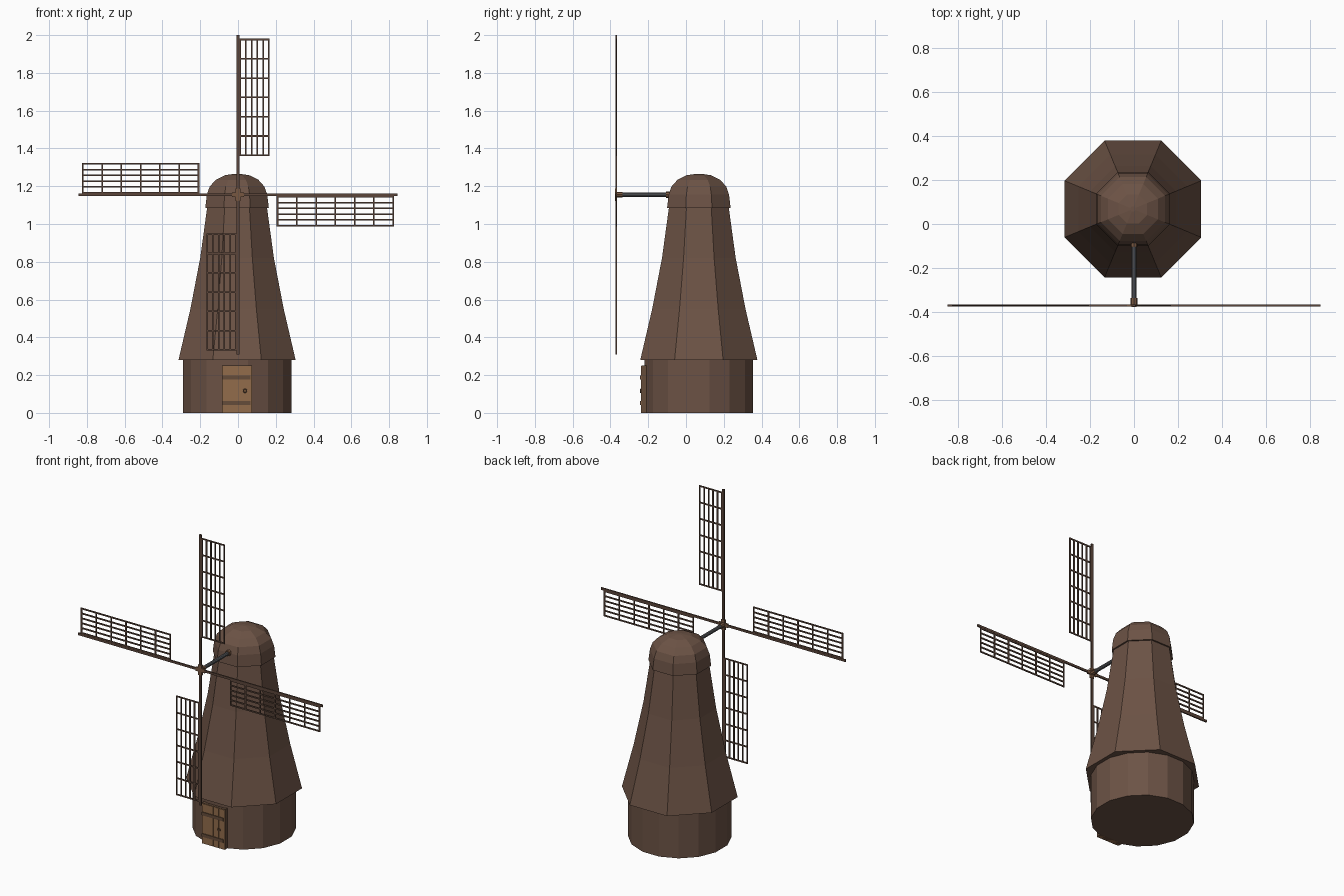
import bpy, bmesh, math
from mathutils import Matrix, Vector

if "Cube" in bpy.data.objects:
    bpy.data.objects.remove(bpy.data.objects["Cube"])

CX, CY = -0.005, 0.068      # tower axis
HUB = Vector((0, -0.37, 1.155))


def mat(name, r, g, b):
    m = bpy.data.materials.new(name)
    m.diffuse_color = (r, g, b, 1)
    m.use_nodes = True
    m.node_tree.nodes["Principled BSDF"].inputs["Base Color"].default_value = m.diffuse_color
    return m


WOOD = mat("tower brown", 0.150, 0.086, 0.060)
SAIL = mat("sail dark brown", 0.105, 0.060, 0.042)
HUBM = mat("hub brown", 0.185, 0.095, 0.052)
STEEL = mat("axle grey", 0.115, 0.120, 0.130)
DOOR = mat("door tan", 0.290, 0.150, 0.070)
IRON = mat("strap brown", 0.130, 0.072, 0.042)


def finish(name, bm, m):
    bmesh.ops.recalc_face_normals(bm, faces=bm.faces[:])
    me = bpy.data.meshes.new(name)
    bm.to_mesh(me)
    bm.free()
    me.materials.append(m)
    ob = bpy.data.objects.new(name, me)
    bpy.context.collection.objects.link(ob)
    return ob


def lathe(name, profile, sides, m, turn):
    """Closed faceted solid from (radius, z) rings around the tower axis."""
    bm = bmesh.new()
    rings = []
    for r, z in profile:
        rings.append([bm.verts.new((CX + r * math.cos(turn + math.tau * i / sides),
                                    CY + r * math.sin(turn + math.tau * i / sides), z))
                      for i in range(sides)])
    for a, b in zip(rings, rings[1:]):
        for i in range(sides):
            j = (i + 1) % sides
            bm.faces.new((a[i], a[j], b[j], b[i]))
    bm.faces.new(rings[0])
    bm.faces.new(rings[-1])
    return finish(name, bm, m)


def add_box(bm, x0, x1, y0, y1, z0, z1):
    c = Matrix.Translation(((x0 + x1) / 2, (y0 + y1) / 2, (z0 + z1) / 2))
    s = Matrix.Diagonal((x1 - x0, y1 - y0, z1 - z0, 1))
    bmesh.ops.create_cube(bm, size=1, matrix=c @ s)


def boxes(name, m, *dims):
    bm = bmesh.new()
    for d in dims:
        add_box(bm, *d)
    return finish(name, bm, m)


def rod(name, m, x, z, y0, y1, r, sides):
    """Prism running along y."""
    bm = bmesh.new()
    M = Matrix.Translation((x, (y0 + y1) / 2, z)) @ Matrix.Rotation(math.pi / 2, 4, 'X')
    bmesh.ops.create_cone(bm, cap_ends=True, segments=sides, radius1=r, radius2=r,
                          depth=y1 - y0, matrix=M)
    return finish(name, bm, m)


# round base, octagonal tower and domed cap
K = 1 / math.cos(math.pi / 8)     # flat-to-flat -> corner radius
T = math.pi / 8
lathe("base", [(0.293, 0), (0.293, 0.285)], 16, WOOD, math.pi / 16)
lathe("tower", [(r * K, z) for r, z in
      [(0.31, 0.28), (0.247, 0.55), (0.195, 0.82), (0.158, 1.09), (0.152, 1.12)]], 8, WOOD, T)
lathe("cap", [(r * K, z) for r, z in
      [(0.168, 1.085), (0.160, 1.155), (0.145, 1.198), (0.113, 1.234),
       (0.065, 1.258), (0.012, 1.266)]], 8, WOOD, T)

# axle with collar and hub
rod("axle", STEEL, 0, HUB.z, -0.365, -0.06, 0.011, 10)
rod("axle_collar", HUBM, 0, HUB.z, -0.105, -0.075, 0.017, 8)
rod("hub_sleeve", HUBM, 0, HUB.z, -0.368, -0.335, 0.015, 8)
boxes("hub_plate", HUBM, (-0.032, 0.032, -0.375, -0.365, 1.143, 1.167),
      (-0.012, 0.012, -0.3755, -0.3645, 1.123, 1.187))

# four sails: spar plus lattice, turned about the hub
for k, side in enumerate(("top", "left", "bottom", "right")):
    turn = Matrix.Translation(HUB) @ Matrix.Rotation(-k * math.pi / 2, 4, 'Y')
    bm = bmesh.new()
    add_box(bm, -0.007, 0.007, -0.004, 0.004, 0, 0.845)
    bm.transform(turn)
    finish(side + "_spar", bm, SAIL)
    bm = bmesh.new()
    h = 0.0042
    for i in range(6):
        x = 0.011 + i * 0.0305
        add_box(bm, x - h, x + h, -0.003, 0.003, 0.205, 0.826)
    for i in range(7):
        z = 0.209 + i * 0.1021
        add_box(bm, 0.0, 0.1677, -0.0025, 0.0025, z - h, z + h)
    bm.transform(turn)
    finish(side + "_lattice", bm, SAIL)

# plank door with frame edges, straps and ring handle
boxes("door", DOOR, *[(-0.081 + i * 0.0385, -0.0435 + i * 0.0385, -0.238, -0.20, 0, 0.248)
                      for i in range(4)])
boxes("door_backing", IRON, (-0.085, 0.075, -0.235, -0.20, 0, 0.25))
boxes("door_straps", IRON, *[(-0.081, 0.066, -0.2425, -0.236, z - 0.010, z + 0.010)
                             for z in (0.053, 0.187)])
bpy.ops.mesh.primitive_torus_add(location=(0.037, -0.241, 0.117), rotation=(math.pi / 2, 0, 0),
                                 major_radius=0.009, minor_radius=0.0025,
                                 major_segments=12, minor_segments=6)
ring = bpy.context.object
ring.name = "door_handle"
ring.data.materials.append(IRON)
